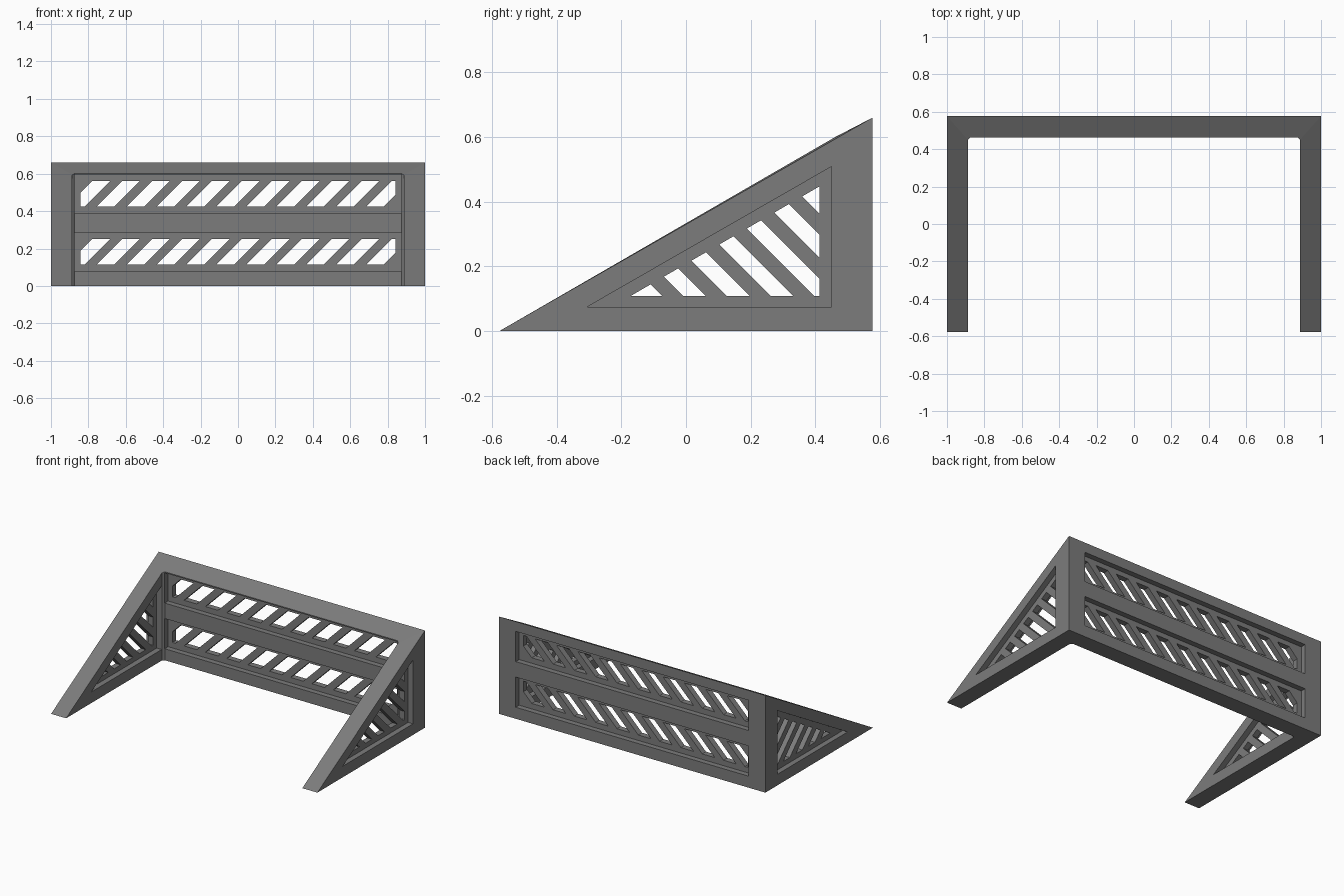
import bpy, bmesh
from mathutils import Vector

cube = bpy.data.objects.get("Cube")
if cube:
    bpy.data.objects.remove(cube, do_unlink=True)

HALF_Y, HEIGHT = 0.577, 0.66      # half depth and back height
ARM, INNER_Y = 0.887, 0.463       # inner faces of the arms and back wall
CHAMFER = 0.013

grey = bpy.data.materials.new("dark grey")
grey.use_nodes = True
grey.diffuse_color = (0.2, 0.2, 0.2, 1)
grey.node_tree.nodes["Principled BSDF"].inputs["Base Color"].default_value = (0.2, 0.2, 0.2, 1)


def finish(bm, name):
    bmesh.ops.recalc_face_normals(bm, faces=bm.faces)
    mesh = bpy.data.meshes.new(name)
    bm.to_mesh(mesh)
    bm.free()
    mesh.materials.append(grey)
    obj = bpy.data.objects.new(name, mesh)
    bpy.context.collection.objects.link(obj)
    return obj


def place(axis, u, v, depth):
    """Panel coordinates to 3D: axis is the panel's thickness direction."""
    return Vector((depth, u, v)) if axis == "x" else Vector((u, depth, v))


def add_prism(bm, outline, axis, start, end):
    face = bm.faces.new([bm.verts.new(place(axis, u, v, start)) for u, v in outline])
    res = bmesh.ops.extrude_face_region(bm, geom=[face])
    verts = [g for g in res["geom"] if isinstance(g, bmesh.types.BMVert)]
    bmesh.ops.translate(bm, verts=verts, vec=place(axis, 0, 0, end - start))


def clip(outline, lean, limit, keep_above):
    """Keep the part of an outline on one side of the line u + lean*v = limit."""
    sign = 1 if keep_above else -1
    out = []
    for a, b in zip(outline, outline[1:] + outline[:1]):
        da, db = (sign * (p[0] + lean * p[1] - limit) for p in (a, b))
        if da >= 0:
            out.append(a)
        if da * db < 0:
            t = da / (da - db)
            out.append((a[0] + t * (b[0] - a[0]), a[1] + t * (b[1] - a[1])))
    return out


def add_slots(bm, outline, lean, first, pitch, width, count, axis, start, end):
    """Diagonal slots, each trimmed to the outline."""
    for i in range(count):
        low = first + i * pitch
        slot = clip(clip(outline, lean, low, True), lean, low + width, False)
        if len(slot) > 2:
            add_prism(bm, slot, axis, start, end)


def rect(half_width, low, high):
    return [(-half_width, low), (half_width, low), (half_width, high), (-half_width, high)]


# U-shaped body with a sloping top
bm = bmesh.new()
half = [(1, -HALF_Y), (ARM, -HALF_Y), (ARM, INNER_Y - CHAMFER),
        (ARM - CHAMFER, INNER_Y), (1, HALF_Y)]
right, left = ([bm.verts.new((s * x, y, 0)) for x, y in half] for s in (-1, 1))
for side in (right, left):
    bm.faces.new([side[i] for i in (0, 1, 2, 4)])
bm.faces.new([left[i] for i in (4, 2, 3)] + [right[i] for i in (3, 2, 4)])
res = bmesh.ops.extrude_face_region(bm, geom=bm.faces[:])
for v in (g for g in res["geom"] if isinstance(g, bmesh.types.BMVert)):
    v.co.z = HEIGHT * (v.co.y + HALF_Y) / (2 * HALF_Y)
    if abs(v.co.x) < 0.95 and v.co.y > 0:
        v.co.z += 0.006           # inner edge sits a touch higher
bmesh.ops.remove_doubles(bm, verts=bm.verts, dist=0.0001)
body = finish(bm, "bracket_frame")

# Recesses on both faces of every panel
recess = bmesh.new()
slots = bmesh.new()
for low in (0.078, 0.388):
    panel = rect(0.875, low, low + 0.205)
    add_prism(recess, panel, "y", 0.42, 0.5)
    add_prism(recess, panel, "y", 0.54, 0.62)
    add_slots(slots, rect(0.843, low + 0.037, low + 0.172), -1,
              -0.8475 - low - 0.1045, 0.16, 0.095, 11, "y", 0.45, 0.6)

panel = [(-0.305, 0.075), (0.449, 0.075), (0.449, 0.508)]
opening = [(-0.172, 0.108), (0.412, 0.108), (0.412, 0.447)]
for s in (-1, 1):
    add_prism(recess, panel, "x", s * 0.85, s * 0.925)
    add_prism(recess, panel, "x", s * 0.963, s * 1.05)
    add_slots(slots, opening, 1, -0.1, 0.135, 0.135, 1, "x", s * 0.9, s * 1.02)
    add_slots(slots, opening, 1, 0.1, 0.135, 0.07, 5, "x", s * 0.9, s * 1.02)
    add_slots(slots, opening, 1, 0.775, 0.135, 0.12, 1, "x", s * 0.9, s * 1.02)

# Cut the recesses, then the slots
cutters = [finish(recess, "recess_cutter"), finish(slots, "slot_cutter")]
for cutter in cutters:
    cutter.hide_render = True
    mod = body.modifiers.new(cutter.name, "BOOLEAN")
    mod.operation = "DIFFERENCE"
    mod.solver = "EXACT"
    mod.object = cutter
bpy.context.view_layer.update()
graph = bpy.context.evaluated_depsgraph_get()
result = bpy.data.meshes.new_from_object(body.evaluated_get(graph))
body.modifiers.clear()
body.data = result
for cutter in cutters:
    bpy.data.objects.remove(cutter, do_unlink=True)
